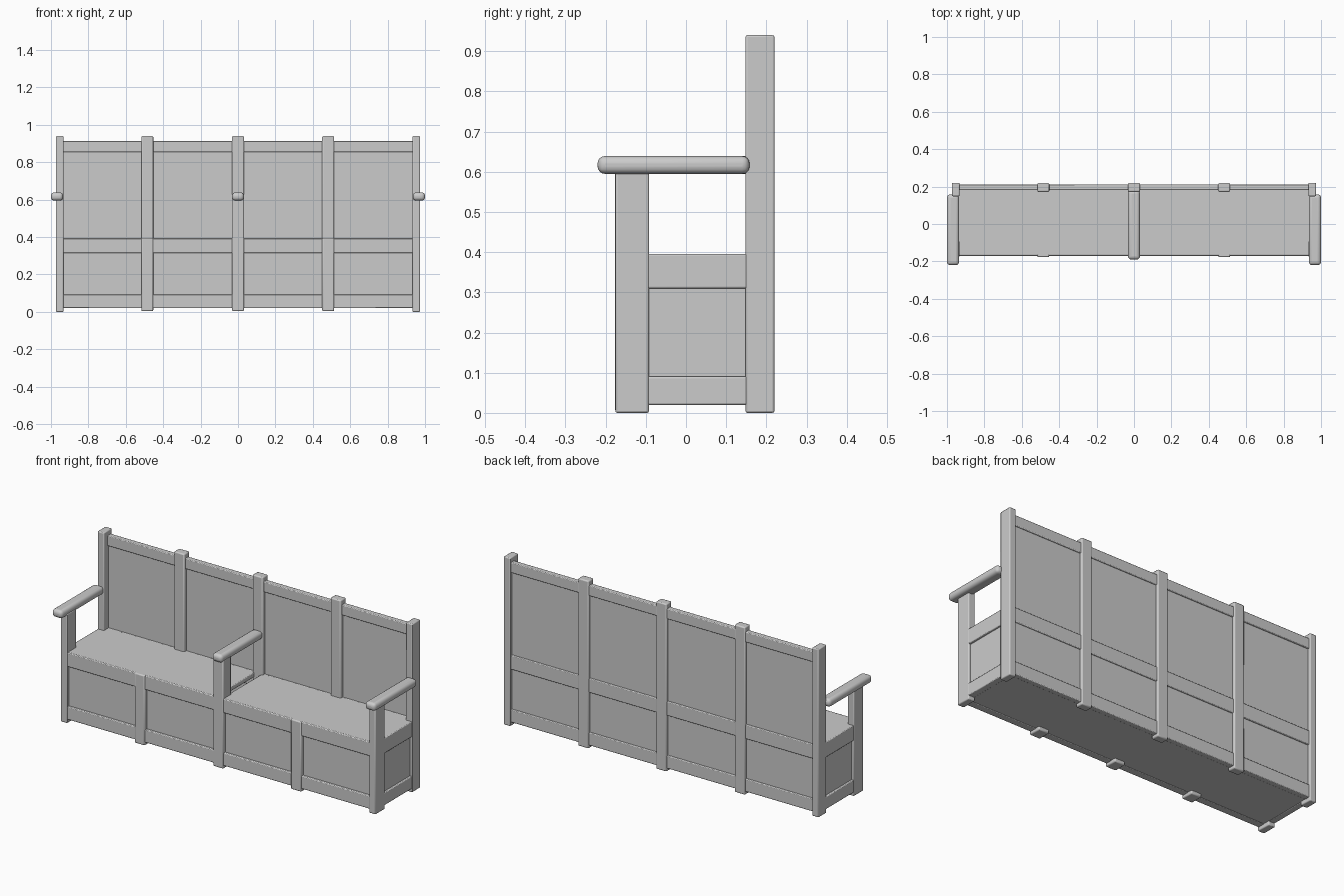
import bpy

if "Cube" in bpy.data.objects:
    bpy.data.objects.remove(bpy.data.objects["Cube"])

def box(name, x, y, z, bevel=0.004, segments=2):
    """Bevelled box given (min, max) ranges on each axis."""
    bpy.ops.mesh.primitive_cube_add(size=1)
    ob = bpy.context.object
    ob.name = name
    ob.location = [(r[0] + r[1]) / 2 for r in (x, y, z)]
    ob.scale = [r[1] - r[0] for r in (x, y, z)]
    bpy.ops.object.transform_apply(location=True, rotation=False, scale=True)
    if bevel:
        m = ob.modifiers.new("Bevel", 'BEVEL')
        m.width = bevel
        m.segments = segments
    bpy.ops.object.shade_smooth_by_angle()
    return ob

def side_range(s, a, b):
    return (a, b) if s > 0 else (-b, -a)

BACK = 0.215            # rear face
FRONT = -0.172          # front face of the chest
STILES = (-0.485, 0.0, 0.482)
SEAT_TOP = 0.395

# Long rails of the back and of the chest front
for label, z in (("top", (0.855, 0.913)), ("middle", (0.315, SEAT_TOP)), ("bottom", (0.02, 0.092))):
    box(f"back_{label}_rail", (-0.95, 0.95), (0.182, BACK - 0.003), z)
for label, z in (("top", (0.315, SEAT_TOP - 0.002)), ("bottom", (0.02, 0.092))):
    box(f"front_{label}_rail", (-0.95, 0.95), (FRONT, -0.13), z)

# Intermediate stiles, ending in small feet
for i, x in enumerate(STILES):
    w = (x - 0.032, x + 0.032)
    box(f"back_stile_{i}", w, (0.172, BACK + 0.004), (0.004, 0.94), 0.006)
    top = 0.61 if x == 0 else SEAT_TOP
    box(f"front_stile_{i}", w, (FRONT - 0.005, -0.105), (0.004, top), 0.006)

# Recessed panels between the stiles, one per bay
edges = (-0.955,) + STILES + (0.955,)
for i, (a, b) in enumerate(zip(edges, edges[1:])):
    box(f"back_panel_{i}", (a, b), (0.191, 0.204), (0.37, 0.88), 0)
    box(f"lower_back_panel_{i}", (a, b), (0.191, 0.204), (0.05, 0.35), 0)
    box(f"front_panel_{i}", (a, b), (FRONT + 0.014, -0.145), (0.05, 0.35), 0)

# Seat boards and chest floor
for s, label in ((-1, "left"), (1, "right")):
    box(f"{label}_seat", side_range(s, 0.02, 0.95), (FRONT + 0.004, 0.188), (0.37, SEAT_TOP), 0.004)
box("chest_floor", (-0.955, 0.955), (FRONT + 0.006, 0.208), (0.022, 0.04), 0)

# Both ends: posts, side frame, panel and arm
for s, label in ((-1, "left"), (1, "right")):
    post = side_range(s, 0.933, 0.973)
    box(f"{label}_back_post", post, (0.148, 0.22), (0, 0.94), 0.005)
    box(f"{label}_front_post", post, (FRONT - 0.004, -0.092), (0, 0.61), 0.005)
    rail = side_range(s, 0.935, 0.971)
    box(f"{label}_side_top_rail", rail, (-0.11, 0.17), (0.31, SEAT_TOP))
    box(f"{label}_side_bottom_rail", rail, (-0.11, 0.17), (0.02, 0.09))
    box(f"{label}_side_panel", side_range(s, 0.943, 0.959), (-0.11, 0.17), (0.06, 0.34), 0)
    box(f"{label}_arm", side_range(s, 0.935, 1.0), (-0.22, 0.158), (0.595, 0.639), 0.018, 4)

# Centre arm
box("centre_arm", (-0.032, 0.032), (-0.19, 0.18), (0.595, 0.639), 0.018, 4)
